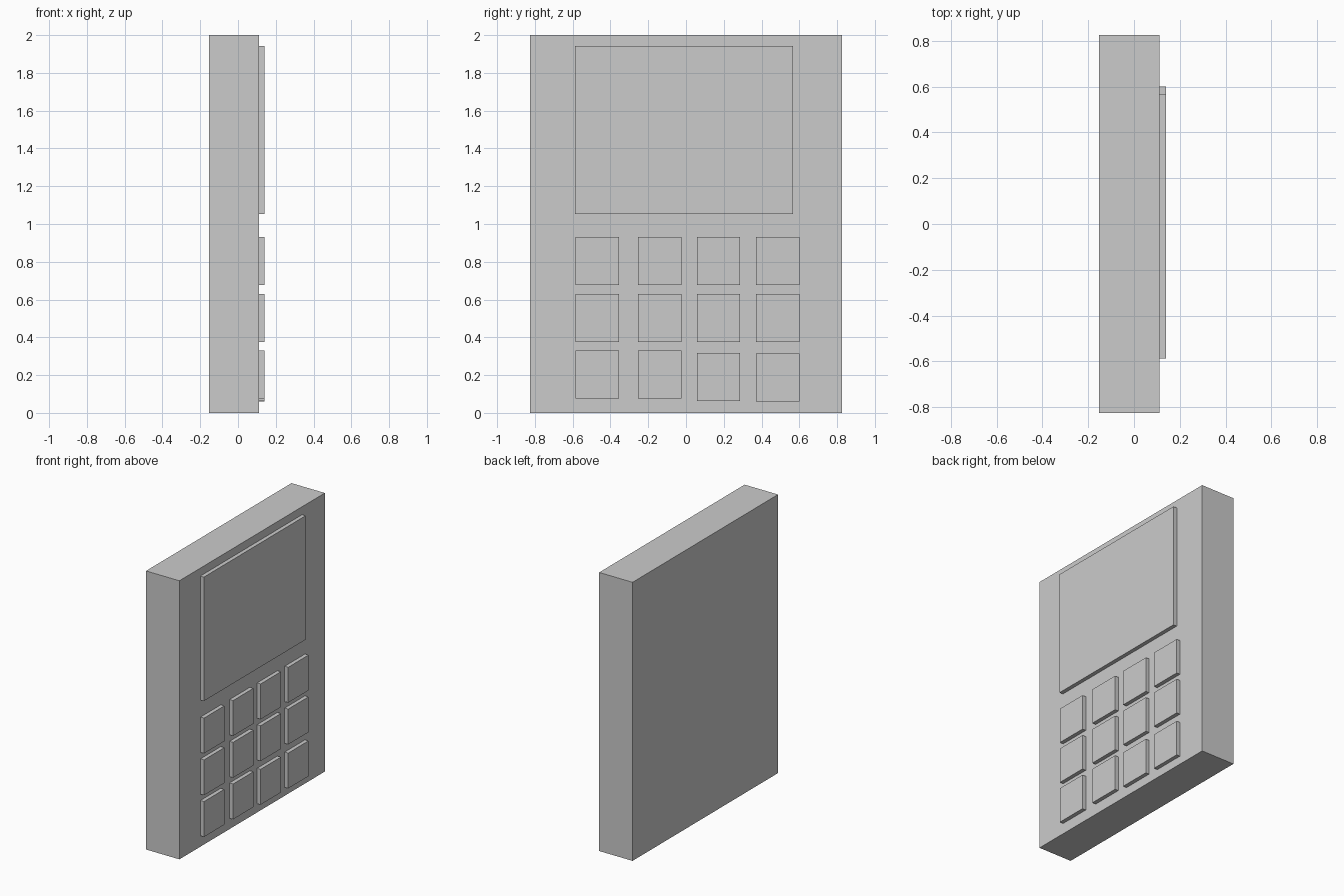
import bpy
import bmesh

if "Cube" in bpy.data.objects:
    bpy.data.objects.remove(bpy.data.objects["Cube"])


def box(name, x, y, z):
    """Axis-aligned box from (min, max) ranges."""
    bm = bmesh.new()
    bmesh.ops.create_cube(bm, size=1)
    for v in bm.verts:
        v.co = [r[0] + (c + 0.5) * (r[1] - r[0]) for c, r in zip(v.co, (x, y, z))]
    mesh = bpy.data.meshes.new(name)
    bm.to_mesh(mesh)
    bm.free()
    obj = bpy.data.objects.new(name, mesh)
    bpy.context.collection.objects.link(obj)
    return obj


FACE = 0.112    # x of the body's face
RAISED = 0.14   # x of the raised parts' faces

# Body slab
box("body", (-0.153, FACE), (-0.825, 0.825), (0, 2))

# Display panel, slightly sunk into the body
box("screen", (FACE - 0.01, RAISED), (-0.588, 0.567), (1.053, 1.943))

# Keypad: three rows of four keys, bottom right ones sit a little lower
columns = [-0.585, -0.255, 0.057, 0.37]
rows = [0.676, 0.376, 0.077]
drop = {(2, 2): 0.014, (2, 3): 0.017}
for r, z in enumerate(rows):
    for c, y in enumerate(columns):
        z0 = z - drop.get((r, c), 0)
        box(f"key_{r + 1}_{c + 1}", (FACE - 0.01, RAISED), (y, y + 0.23), (z0, z0 + 0.254))
